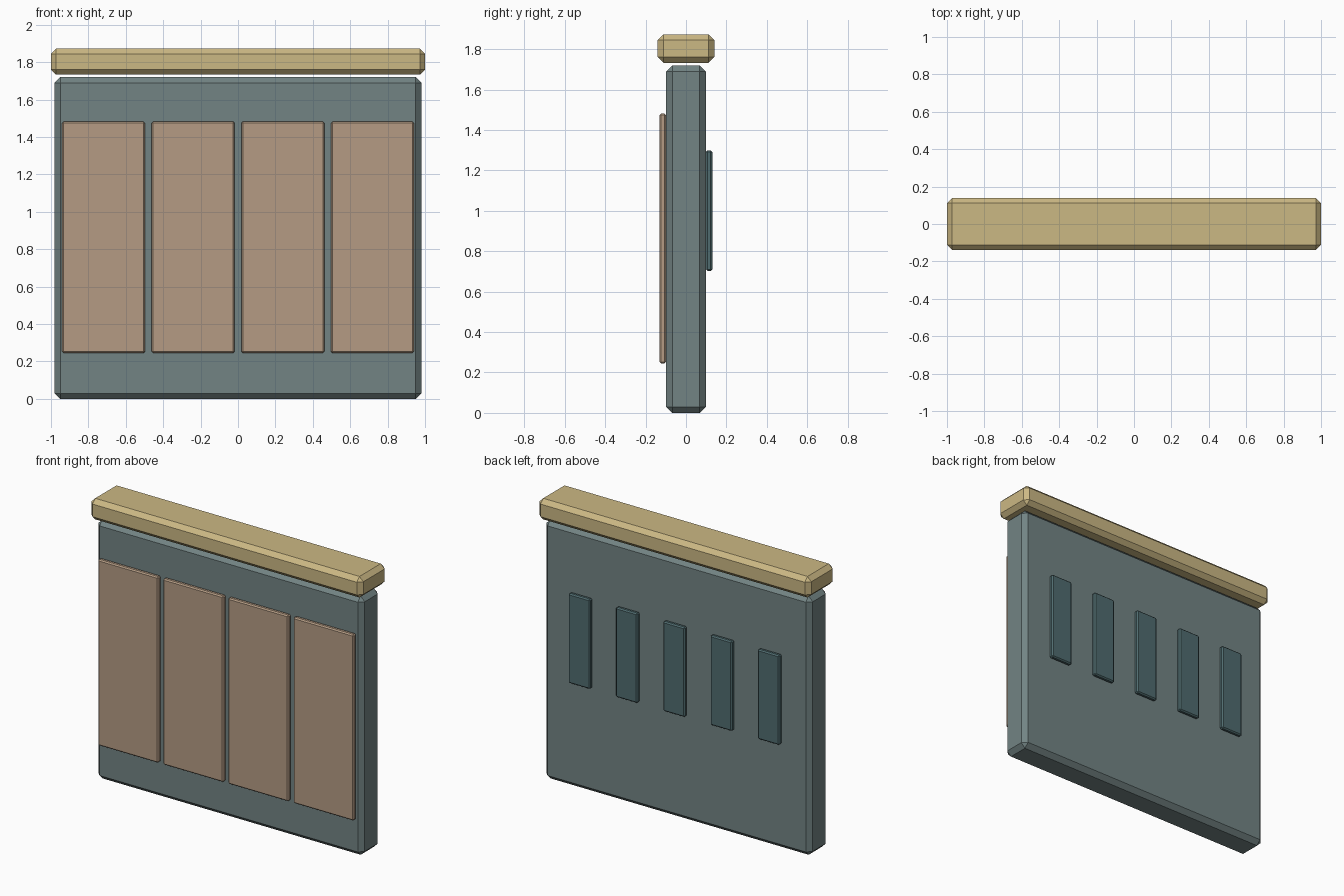
import bpy, bmesh
from mathutils import Matrix, Vector

if "Cube" in bpy.data.objects:
    bpy.data.objects.remove(bpy.data.objects["Cube"])


def material(name, rgb):
    m = bpy.data.materials.new(name)
    m.diffuse_color = (*rgb, 1)
    m.use_nodes = True
    m.node_tree.nodes["Principled BSDF"].inputs["Base Color"].default_value = m.diffuse_color
    return m


def chamfered_box(name, lo, hi, chamfer, mat):
    lo, hi = Vector(lo), Vector(hi)
    bm = bmesh.new()
    bmesh.ops.create_cube(bm, size=1, matrix=Matrix.Diagonal((*(hi - lo), 1)))
    bmesh.ops.bevel(bm, geom=bm.edges[:], offset=chamfer, segments=1,
                    affect='EDGES', profile=0.5)
    mesh = bpy.data.meshes.new(name)
    bm.to_mesh(mesh)
    bm.free()
    mesh.materials.append(mat)
    obj = bpy.data.objects.new(name, mesh)
    obj.location = (lo + hi) / 2
    bpy.context.collection.objects.link(obj)
    return obj


slate = material("slate", (0.17, 0.23, 0.23))
tan = material("tan", (0.46, 0.33, 0.23))
sand = material("sand", (0.60, 0.48, 0.23))
teal = material("dark_teal", (0.08, 0.15, 0.16))

# Wall slab and the cap rail floating just above it
chamfered_box("wall", (-0.98, -0.098, 0), (0.98, 0.098, 1.72), 0.03, slate)
chamfered_box("cap_rail", (-1, -0.14, 1.733), (1, 0.14, 1.873), 0.028, sand)

# Four wide panels on the front
for i in range(4):
    x = (i - 1.5) * 0.479
    chamfered_box(f"front_panel_{i + 1}", (x - 0.222, -0.131, 0.245),
                  (x + 0.222, -0.099, 1.482), 0.008, tan)

# Five narrow slats on the back
for i in range(5):
    x = (i - 2) * 0.348
    chamfered_box(f"back_slat_{i + 1}", (x - 0.08, 0.099, 0.703),
                  (x + 0.08, 0.13, 1.30), 0.008, teal)
